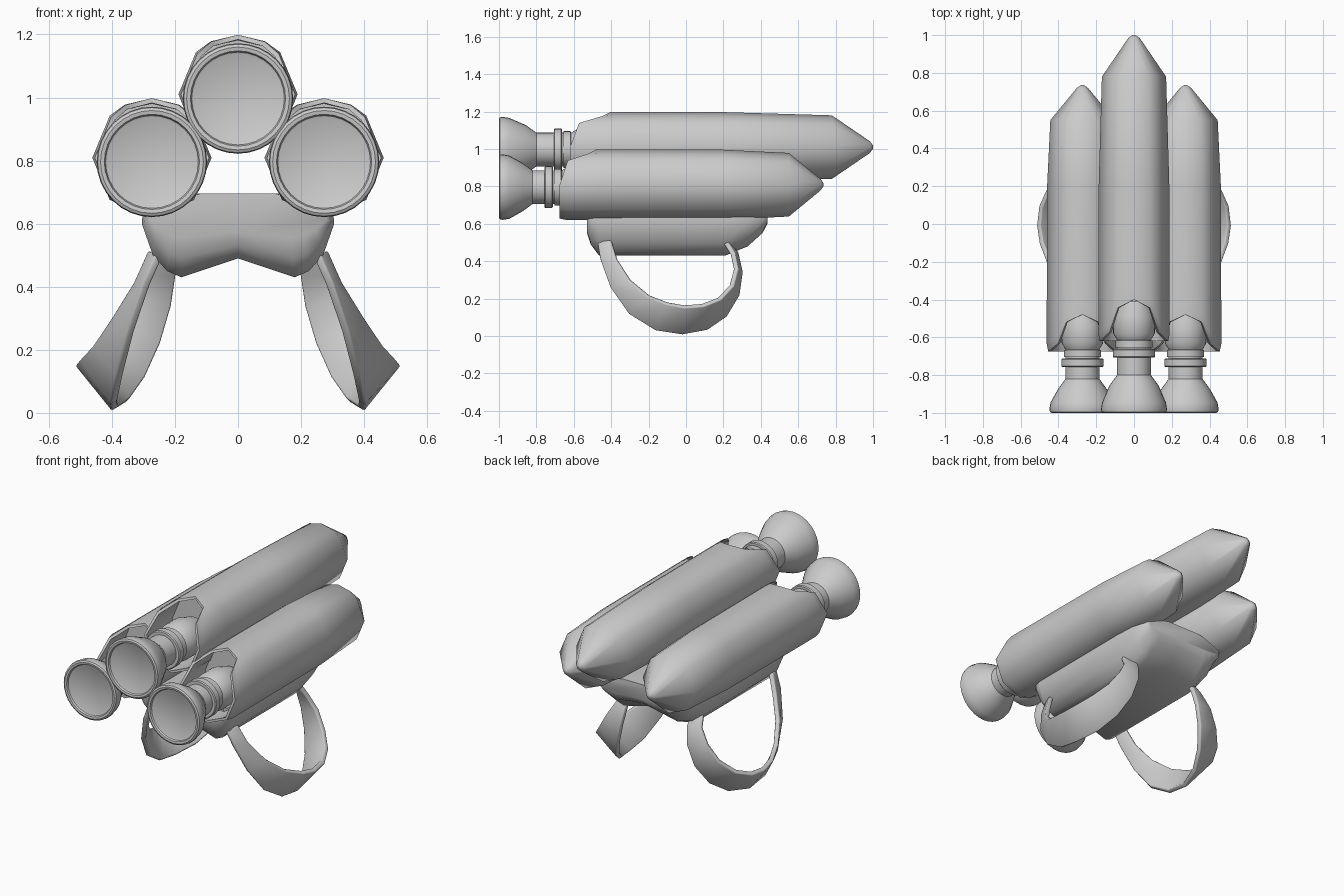
import bpy, bmesh
from math import sin, cos, pi, radians

if "Cube" in bpy.data.objects:
    bpy.data.objects.remove(bpy.data.objects["Cube"])


def finish(name, bm, angle=55):
    bmesh.ops.recalc_face_normals(bm, faces=bm.faces)
    me = bpy.data.meshes.new(name)
    bm.to_mesh(me)
    bm.free()
    ob = bpy.data.objects.new(name, me)
    bpy.context.collection.objects.link(ob)
    bpy.ops.object.select_all(action='DESELECT')
    ob.select_set(True)
    bpy.context.view_layer.objects.active = ob
    bpy.ops.object.shade_smooth_by_angle(angle=radians(angle))
    return ob


def loft(name, rings, angle=55):
    bm = bmesh.new()
    loops = [[bm.verts.new(p) for p in r] for r in rings]
    n = len(loops[0])
    for a, b in zip(loops, loops[1:]):
        for i in range(n):
            j = (i + 1) % n
            bm.faces.new((a[i], a[j], b[j], b[i]))
    bm.faces.new(loops[0])
    bm.faces.new(loops[-1])
    return finish(name, bm, angle)


# Tank rim: angle from the top, and how far the notch cuts into the rear end
RIM = [(0, 1.0), (27, 0.8), (45, 0.22), (90, 0), (135, 0), (180, 0),
       (225, 0), (270, 0), (315, 0.22), (333, 0.8)]


def tank(name, x, z, end, notch, shoulder, tip):
    def ring(r, y):
        return [(x + r * sin(radians(a)), y, z + r * cos(radians(a))) for a, _ in RIM]

    def rim_ring(r, shift=0.0, taper=0.0):
        pts = []
        for a, f in RIM:
            rr = r - taper * (1 - f)
            pts.append((x + rr * sin(radians(a)), end + (notch - end) * f + shift,
                        z + rr * cos(radians(a))))
        return pts

    loft(name, [
        ring(0.008, tip), ring(0.03, tip - 0.015), ring(0.17, shoulder),
        ring(0.187, 0.2), ring(0.189, notch + 0.05),
        rim_ring(0.189, 0.04), rim_ring(0.189, 0, 0.008),
        rim_ring(0.174, 0, 0.008), ring(0.172, notch + 0.03)])


def nozzle(name, x, z, s):
    # (radius, y) profile; s shifts the neck and collars along the axis
    prof = [(0.142, -0.985), (0.147, -0.988), (0.151, -0.998), (0.163, -1.0), (0.172, -0.995),
            (0.175, -0.98), (0.169, -0.945), (0.13, -0.875 + s * 0.4), (0.09, -0.82 + s * 0.4),
            (0.09, -0.757 + s), (0.107, -0.757 + s), (0.112, -0.752 + s), (0.112, -0.717 + s),
            (0.107, -0.712 + s), (0.09, -0.712 + s), (0.09, -0.704 + s), (0.098, -0.704 + s),
            (0.098, -0.668 + s), (0.09, -0.664 + s), (0.11, -0.63 + s), (0.11, -0.54 + s),
            (0.085, -0.46 + s)]
    n = 32
    loft(name, [[(x + r * cos(2 * pi * i / n), y, z + r * sin(2 * pi * i / n))
                 for i in range(n)] for r, y in prof], 35)


# Centre tank and two side tanks, each with a nozzle
tank("centre_tank", 0, 1.01, -0.62, -0.40, 0.78, 1.0)
nozzle("centre_nozzle", 0, 0.997, 0.05)
for side, sx in (("left", -1), ("right", 1)):
    tank(side + "_tank", sx * 0.273, 0.809, -0.675, -0.48, 0.55, 0.735)
    nozzle(side + "_nozzle", sx * 0.273, 0.796, 0)

# Back pad under the tanks
half = [(0.18, 0.43), (0.225, 0.45), (0.27, 0.50), (0.305, 0.60), (0.30, 0.66), (0.13, 0.695)]
section = [(0, 0.49)] + half + [(-x, z) for x, z in reversed(half)]
stations = [(-0.53, 0.35, 0.92), (-0.51, 0.68, 0.97), (-0.465, 1, 1), (0.21, 1, 1),
            (0.33, 0.74, 0.97), (0.41, 0.36, 0.91), (0.435, 0.1, 0.86)]
loft("back_pad", [[(x * sx, y, 0.62 + (z - 0.62) * (sz if z < 0.62 else 1))
                   for x, z in section] for y, sz, sx in stations], 50)

# Shoulder straps: a band between a lower and an upper rail
lower = [(.25, -.47, .50), (.29, -.455, .41), (.34, -.40, .26), (.375, -.30, .12),
         (.392, -.16, .035), (.39, -.02, .015), (.35, .11, .04), (.30, .21, .11),
         (.25, .275, .22), (.215, .292, .34), (.20, .27, .44), (.20, .21, .52)]
upper = [(.275, -.40, .51), (.32, -.37, .41), (.39, -.30, .30), (.45, -.20, .215),
         (.49, -.10, .175), (.505, -.01, .158), (.495, .09, .165), (.455, .18, .20),
         (.39, .245, .27), (.33, .268, .36), (.28, .25, .44), (.26, .20, .52)]
for side, sx in (("left", -1), ("right", 1)):
    bm = bmesh.new()
    a, b = ([bm.verts.new((sx * x, y, z)) for x, y, z in rail] for rail in (lower, upper))
    for i in range(len(a) - 1):
        bm.faces.new((a[i], a[i + 1], b[i + 1], b[i]))
    strap = finish(side + "_strap", bm, 50)
    mod = strap.modifiers.new("thickness", 'SOLIDIFY')
    mod.thickness = 0.026
    mod.offset = 0
    bev = strap.modifiers.new("soft_edges", 'BEVEL')
    bev.width = 0.006
    bev.segments = 2
    bev.limit_method = 'ANGLE'
    bev.angle_limit = radians(50)
